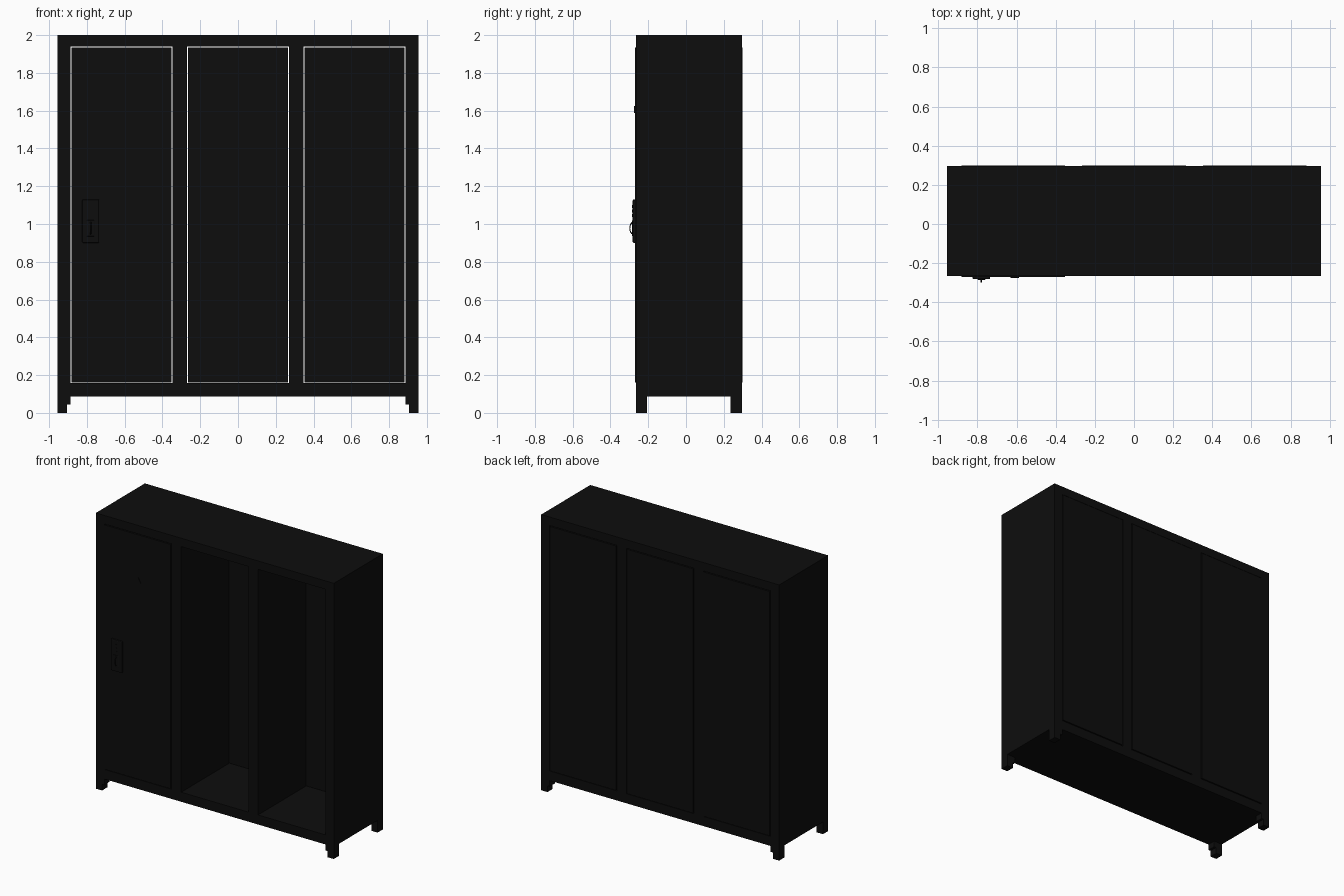
import bpy
from math import pi

cube = bpy.data.objects.get("Cube")
if cube:
    bpy.data.objects.remove(cube)


def material(name, rgb):
    m = bpy.data.materials.new(name)
    m.use_nodes = True
    m.diffuse_color = (*rgb, 1)
    m.node_tree.nodes["Principled BSDF"].inputs["Base Color"].default_value = (*rgb, 1)
    return m


BLACK = material("black_paint", (0.004, 0.004, 0.004))


def box(name, x, y, z, bevel=0):
    """Box from (low, high) pairs on each axis."""
    spans = (x, y, z)
    bpy.ops.mesh.primitive_cube_add(size=1, location=[(a + b) / 2 for a, b in spans])
    ob = bpy.context.object
    ob.name = name
    ob.scale = [abs(b - a) for a, b in spans]
    bpy.ops.object.transform_apply(location=False, rotation=False, scale=True)
    ob.data.materials.append(BLACK)
    if bevel:
        mod = ob.modifiers.new("Bevel", "BEVEL")
        mod.width = bevel
        mod.segments = 2
    return ob


def disc(name, x, y, z, radius, depth, sides=24):
    bpy.ops.mesh.primitive_cylinder_add(vertices=sides, radius=radius, depth=depth,
                                        location=(x, y, z), rotation=(pi / 2, 0, 0))
    ob = bpy.context.object
    ob.name = name
    ob.data.materials.append(BLACK)
    bpy.ops.object.shade_smooth_by_angle()
    return ob


W = 0.955                    # half width
FRONT, BACK = -0.266, 0.296  # frame faces
BASE, SILL, HEAD, TOP = 0.088, 0.157, 1.939, 2.0
PITCH, HALF = 0.617, 0.27    # bay spacing and half opening
GAP = 0.005
DEPTH = (FRONT, BACK)

# Frame: plinth, top and four uprights
box("base", (-W, W), DEPTH, (BASE, SILL))
box("top", (-W, W), DEPTH, (HEAD, TOP))
for side, s in (("right", -1), ("left", 1)):
    box(side + "_side", (s * (PITCH + HALF), s * W), DEPTH, (SILL, HEAD))
    box(side + "_partition", (s * HALF, s * (PITCH - HALF)), DEPTH, (SILL, HEAD))

# Stepped feet at the corners
for side, s in (("right", -1), ("left", 1)):
    for end, y in (("front", (FRONT, FRONT + 0.06)), ("back", (BACK - 0.06, BACK))):
        box(f"{end}_{side}_foot", (s * 0.905, s * W), y, (0, BASE))
        box(f"{end}_{side}_foot_bracket", (s * 0.887, s * 0.905), y, (0.045, BASE))


# Loose panels with a narrow gap all round
def panel(name, cx, y):
    h = HALF - GAP
    box(name, (cx - h, cx + h), y, (SILL + GAP, HEAD - GAP))


for name, cx in (("right", -PITCH), ("middle", 0), ("left", PITCH)):
    panel(name + "_back_panel", cx, (BACK - 0.018, BACK + 0.004))
panel("door", -PITCH, (FRONT - 0.004, FRONT + 0.018))

# Lock plate with buttons, keyhole and pull ring
LX = -0.78
box("lock_plate", (LX - 0.045, LX + 0.045), (-0.282, -0.262), (0.9, 1.13), 0.006)
box("lock_inset", (LX - 0.02, LX + 0.02), (-0.285, -0.28), (0.935, 1.02), 0.002)
for i in range(3):
    disc(f"lock_button_{i + 1}", LX, -0.283, 1.045 + i * 0.024, 0.008, 0.006, 16)
bpy.ops.mesh.primitive_torus_add(major_radius=0.031, minor_radius=0.004,
                                 major_segments=32, minor_segments=8,
                                 location=(LX, -0.279, 0.978), rotation=(0, pi / 2, 0))
ring = bpy.context.object
ring.name = "pull_ring"
ring.scale.y = 0.6
ring.data.materials.append(BLACK)
bpy.ops.object.shade_smooth_by_angle()

# Small triangular plate on the door
plate = disc("door_triangle_plate", -0.61, FRONT - 0.006, 1.6, 0.026, 0.006, 3)
